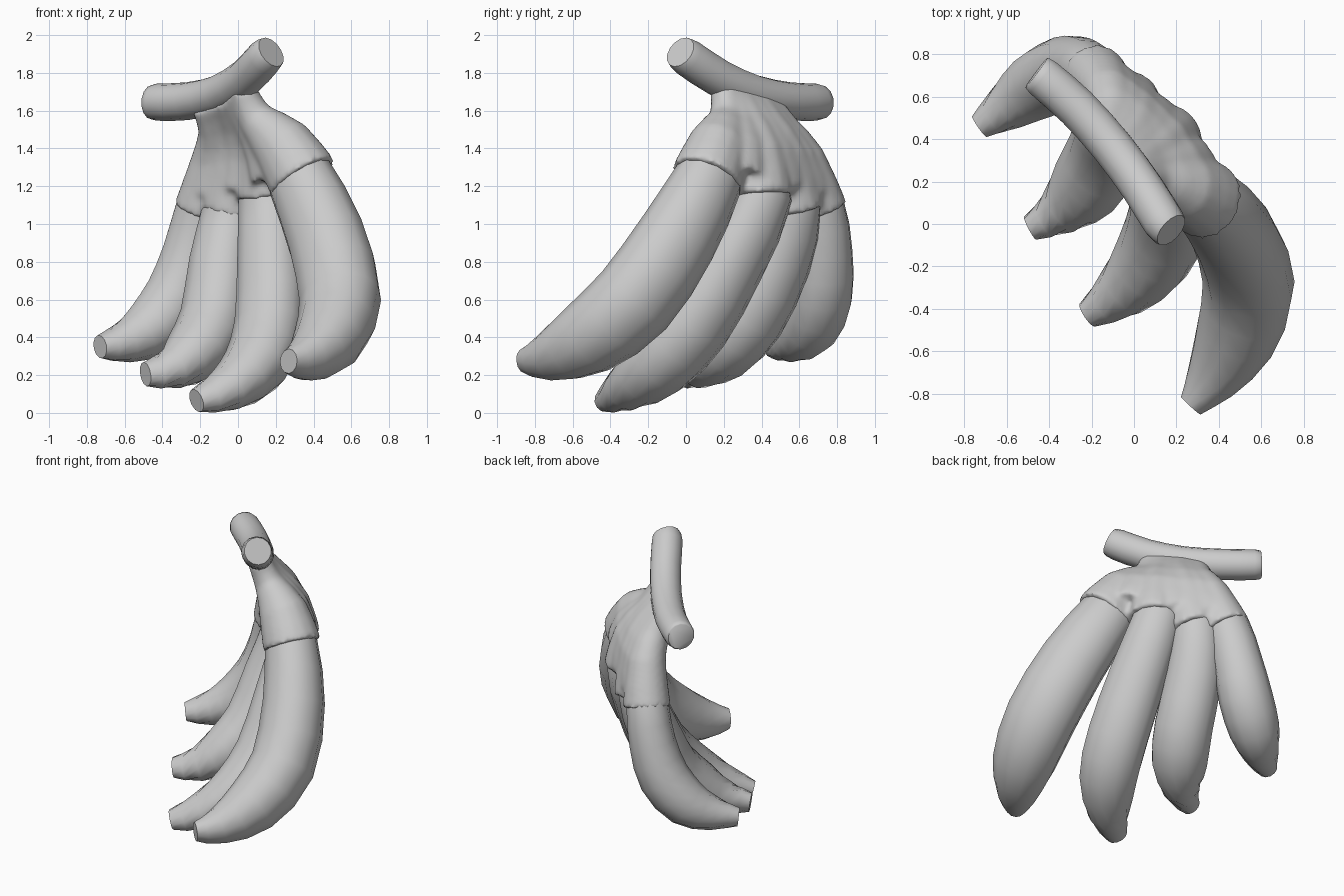
import bpy, bmesh, math
from mathutils import Vector

if "Cube" in bpy.data.objects:
    bpy.data.objects.remove(bpy.data.objects["Cube"])

OUT = Vector((0.74, 0.67, 0))  # direction the bunch faces away from the stem


def smooth_rings(rings):
    """Insert one Catmull-Rom ring between every pair (x, y, z, radius)."""
    v = [Vector(r) for r in rings]
    out = []
    for i in range(len(v) - 1):
        a, d = v[max(i - 1, 0)], v[min(i + 2, len(v) - 1)]
        out += [v[i], (9 * (v[i] + v[i + 1]) - a - d) / 16]
    return out + [v[-1]]


def add_tube(bm, rings, sides, wide=1.0, shift=0.0):
    """Closed tube through (x, y, z, radius) rings, optionally widened across the fan."""
    pts = [Vector(r[:3]) for r in rings]
    loops = []
    for i, p in enumerate(pts):
        t = Vector((0, 0, 0))
        if i > 0:
            t += (p - pts[i - 1]).normalized()
        if i < len(pts) - 1:
            t += (pts[i + 1] - p).normalized()
        t.normalize()
        side = t.cross(OUT).normalized()
        up = side.cross(t)
        r = rings[i][3]
        loops.append([bm.verts.new(p + r * (
            side * (wide * math.cos(2 * math.pi * k / sides) - shift)
            + up * math.sin(2 * math.pi * k / sides))) for k in range(sides)])
    for a, b in zip(loops, loops[1:]):
        for k in range(sides):
            n = (k + 1) % sides
            bm.faces.new((a[k], a[n], b[n], b[k]))
    bm.faces.new(loops[0][::-1])
    bm.faces.new(loops[-1])


def make_object(name, tubes, sides, wide=1.0, shift=0.0):
    bm = bmesh.new()
    for rings in tubes:
        add_tube(bm, smooth_rings(rings), sides, wide, shift)
    bmesh.ops.recalc_face_normals(bm, faces=bm.faces)
    mesh = bpy.data.meshes.new(name)
    bm.to_mesh(mesh)
    bm.free()
    ob = bpy.data.objects.new(name, mesh)
    bpy.context.collection.objects.link(ob)
    bpy.ops.object.select_all(action='DESELECT')
    ob.select_set(True)
    bpy.context.view_layer.objects.active = ob
    bpy.ops.object.shade_smooth_by_angle(angle=math.radians(50))
    return ob


# Cut branch on top
make_object("stem", [[
    (-0.46, 0.715, 1.645, 0.085), (-0.43, 0.69, 1.645, 0.098), (-0.27, 0.55, 1.65, 0.1),
    (-0.10, 0.36, 1.69, 0.1), (0.04, 0.17, 1.775, 0.1), (0.14, 0.01, 1.88, 0.1),
    (0.175, -0.03, 1.91, 0.088)]], 14)

# Four bananas, from under the crown down to the blunt tip
bananas = [
    ([(0.25, 0.16, 1.40, 0.13), (0.34, 0.11, 1.25, 0.17), (0.48, -0.06, 0.94, 0.2),
      (0.555, -0.29, 0.61, 0.21), (0.49, -0.54, 0.40, 0.185), (0.37, -0.74, 0.30, 0.12),
      (0.27, -0.86, 0.28, 0.06)], 1.12, 0.12),
    ([(0.11, 0.37, 1.38, 0.11), (0.15, 0.41, 1.15, 0.145), (0.17, 0.24, 0.80, 0.17),
      (0.165, 0.04, 0.46, 0.18), (0.09, -0.15, 0.25, 0.17), (-0.06, -0.32, 0.125, 0.12),
      (-0.22, -0.43, 0.065, 0.06)], 1.12, 0),
    ([(-0.01, 0.50, 1.35, 0.11), (-0.04, 0.57, 1.10, 0.14), (-0.09, 0.49, 0.80, 0.165),
      (-0.13, 0.34, 0.50, 0.175), (-0.22, 0.19, 0.33, 0.165), (-0.35, 0.06, 0.235, 0.11),
      (-0.49, -0.02, 0.205, 0.06)], 1.1, 0),
    ([(-0.13, 0.60, 1.35, 0.1), (-0.19, 0.70, 1.10, 0.135), (-0.25, 0.73, 0.85, 0.15),
      (-0.33, 0.715, 0.62, 0.165), (-0.46, 0.65, 0.45, 0.155), (-0.60, 0.55, 0.375, 0.11),
      (-0.73, 0.46, 0.35, 0.06)], 1.05, 0),
]
for i, (rings, wide, shift) in enumerate(bananas):
    make_object(f"banana_{i + 1}", [rings], 12, wide, shift)

# Crown: one lobe over each banana, webbed and blended into a neck under the stem
lobes = [
    [(0.02, 0.20, 1.72, 0.075), (0.085, 0.22, 1.57, 0.095), (0.23, 0.175, 1.42, 0.16), (0.345, 0.11, 1.24, 0.19)],
    [(-0.03, 0.27, 1.68, 0.08), (0.05, 0.33, 1.54, 0.1), (0.125, 0.38, 1.38, 0.14), (0.16, 0.40, 1.15, 0.168)],
    [(-0.10, 0.35, 1.66, 0.08), (-0.02, 0.43, 1.52, 0.1), (0.0, 0.51, 1.36, 0.13), (-0.035, 0.57, 1.07, 0.162)],
    [(-0.17, 0.43, 1.63, 0.08), (-0.11, 0.50, 1.50, 0.1), (-0.12, 0.61, 1.34, 0.125), (-0.185, 0.70, 1.07, 0.155)],
]
webs = []
for a, b in zip(lobes, lobes[1:]):
    mid = [(Vector(p) + Vector(q)) / 2 for p, q in zip(a, b)]
    mid[3] = mid[2].lerp(mid[3], 0.7)
    webs.append(mid)
crown = make_object("crown", lobes + webs, 16, 1.04)
remesh = crown.modifiers.new("blend", 'REMESH')
remesh.mode = 'VOXEL'
remesh.voxel_size = 0.018
remesh.use_smooth_shade = True
smooth = crown.modifiers.new("soften", 'SMOOTH')
smooth.factor = 0.5
smooth.iterations = 8
